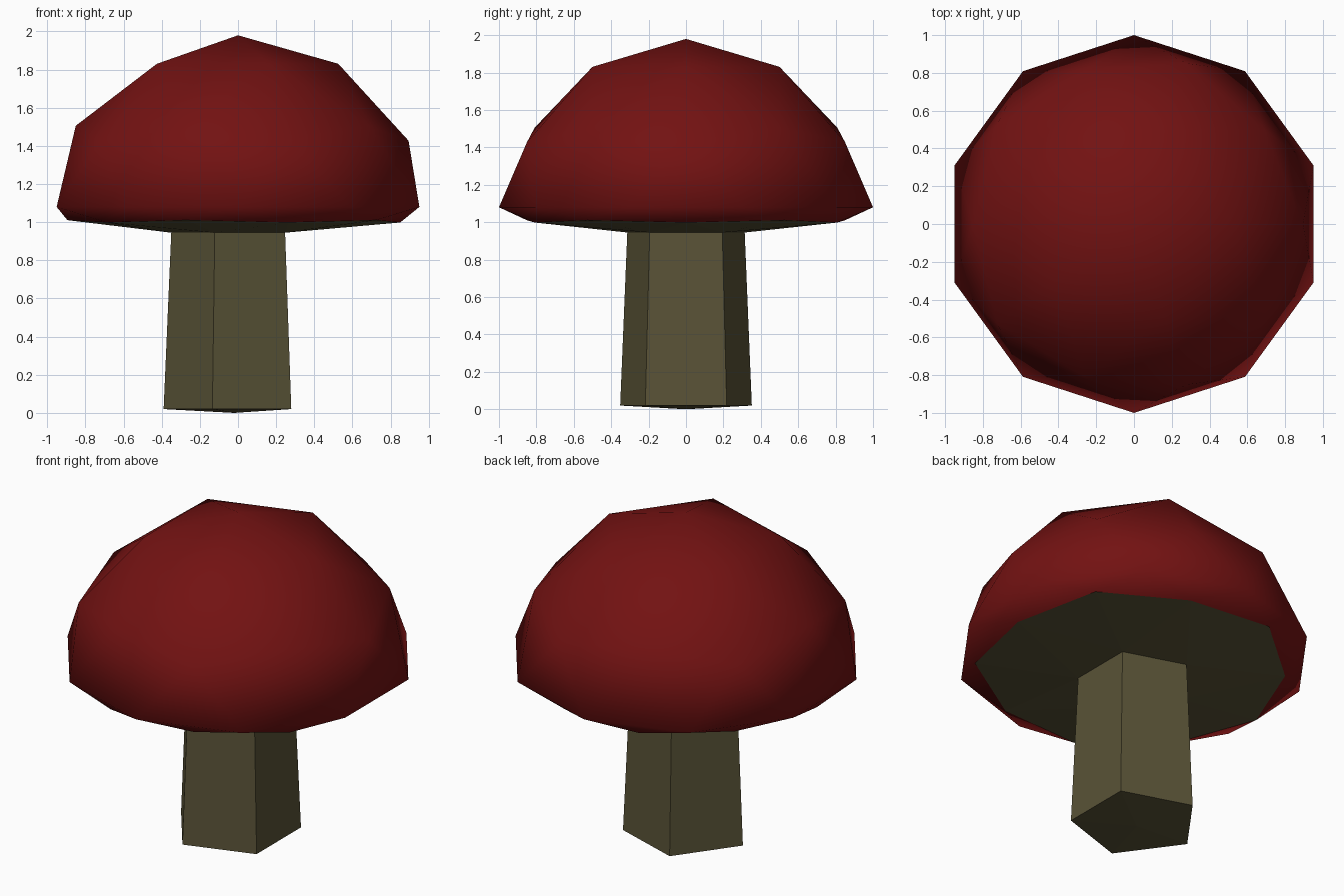
import bpy, bmesh, math

if "Cube" in bpy.data.objects:
    bpy.data.objects.remove(bpy.data.objects["Cube"])


def material(name, rgb):
    m = bpy.data.materials.new(name)
    m.diffuse_color = (*rgb, 1)
    m.use_nodes = True
    m.node_tree.nodes["Principled BSDF"].inputs["Base Color"].default_value = m.diffuse_color
    return m


def add_object(name, bm, mats):
    bmesh.ops.recalc_face_normals(bm, faces=bm.faces[:])
    me = bpy.data.meshes.new(name)
    bm.to_mesh(me)
    bm.free()
    for m in mats:
        me.materials.append(m)
    ob = bpy.data.objects.new(name, me)
    bpy.context.collection.objects.link(ob)
    return ob


red = material("cap red", (0.17, 0.006, 0.006))
olive = material("stem olive", (0.10, 0.086, 0.038))
STEM_X, STEM_TOP, R_TOP, R_BOTTOM = -0.02, 0.945, 0.33, 0.37

# Cap: low-poly ball with a flattened lower half, open where the stem joins
bm = bmesh.new()
bmesh.ops.create_icosphere(bm, subdivisions=2, radius=1)
bmesh.ops.delete(bm, geom=[v for v in bm.verts if v.co.z < -0.95], context='VERTS')
for v in bm.verts:
    z = v.co.z
    if z > 0.1:
        v.co.z = z + 0.98
    elif z > -0.7:
        v.co.z = 1.08 + 0.155 * z
    else:
        k = R_TOP / math.hypot(v.co.x, v.co.y)
        v.co = (v.co.x * k + STEM_X, v.co.y * k, STEM_TOP)
# Underside faces take the stem colour, the rest is smooth red
for f in bm.faces:
    under = all(v.co.z < 1.04 for v in f.verts)
    f.material_index = int(under)
    f.smooth = not under
add_object("cap", bm, [red, olive])

# Stem: five-sided, tapered, with a shallow point underneath
bm = bmesh.new()
rings = []
for r, z in ((R_BOTTOM, 0.02), (R_TOP, STEM_TOP)):
    rings.append([bm.verts.new((STEM_X + r * math.cos(math.pi + i * math.tau / 5),
                                r * math.sin(math.pi + i * math.tau / 5), z))
                  for i in range(5)])
tip = bm.verts.new((STEM_X, 0, 0))
low, top = rings
for i in range(5):
    j = (i + 1) % 5
    bm.faces.new((low[i], low[j], top[j], top[i]))
    bm.faces.new((low[j], low[i], tip))
add_object("stem", bm, [olive])
